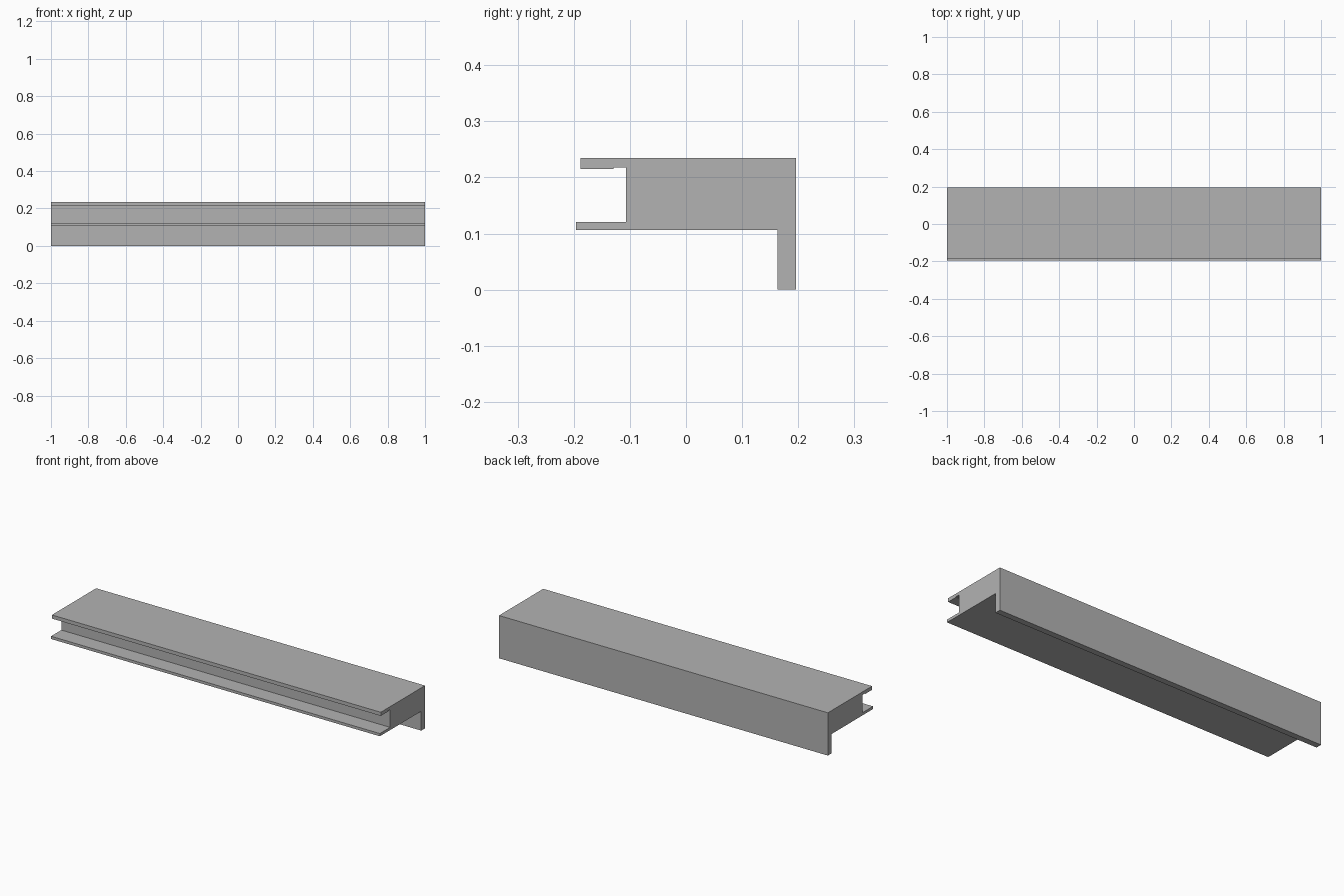
import bpy
import bmesh

cube = bpy.data.objects.get("Cube")
if cube:
    bpy.data.objects.remove(cube, do_unlink=True)

# Plain grey finish
grey = bpy.data.materials.new("plain_grey")
grey.use_nodes = True
colour = (0.45, 0.45, 0.45, 1)
grey.diffuse_color = colour
grey.node_tree.nodes["Principled BSDF"].inputs["Base Color"].default_value = colour


def extrude_profile(name, profile, length, material):
    """Sweep a closed (y, z) outline along x, centred on x = 0."""
    bm = bmesh.new()
    face = bm.faces.new([bm.verts.new((-length / 2, y, z)) for y, z in profile])
    swept = bmesh.ops.extrude_face_region(bm, geom=[face])
    moved = [v for v in swept["geom"] if isinstance(v, bmesh.types.BMVert)]
    bmesh.ops.translate(bm, verts=moved, vec=(length, 0, 0))
    bmesh.ops.recalc_face_normals(bm, faces=bm.faces[:])
    mesh = bpy.data.meshes.new(name)
    bm.to_mesh(mesh)
    bm.free()
    mesh.materials.append(material)
    obj = bpy.data.objects.new(name, mesh)
    bpy.context.collection.objects.link(obj)
    return obj


# Rail section: solid core, two front lips around a channel, rear skirt
rail_section = [
    (0.196, 0), (0.196, 0.235),            # back face
    (-0.188, 0.235), (-0.188, 0.215),      # upper lip
    (-0.129, 0.215), (-0.129, 0.218),      # small step under the lip
    (-0.107, 0.218), (-0.107, 0.121),      # channel wall
    (-0.196, 0.121), (-0.196, 0.106),      # lower lip
    (0.163, 0.106), (0.163, 0),            # underside and skirt
]
extrude_profile("channel_rail", rail_section, 2, grey)
